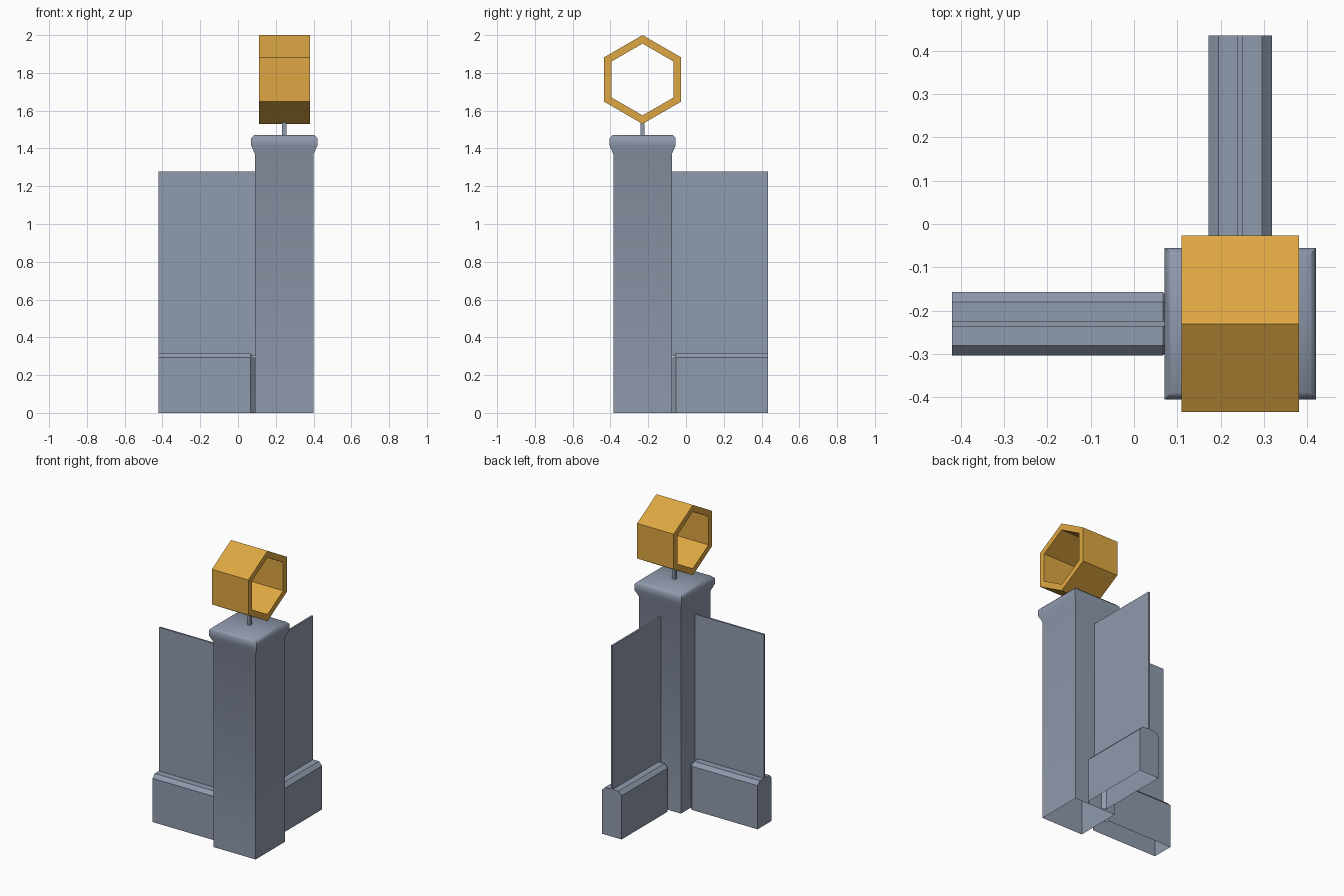
import bpy, bmesh, math

if "Cube" in bpy.data.objects:
    bpy.data.objects.remove(bpy.data.objects["Cube"])

CX, CY = 0.245, -0.23        # pillar axis
HALF, REACH = 0.155, 0.665   # pillar half width, wall end distance from axis


def material(name, rgb):
    m = bpy.data.materials.new(name)
    m.diffuse_color = (*rgb, 1)
    m.use_nodes = True
    m.node_tree.nodes["Principled BSDF"].inputs["Base Color"].default_value = m.diffuse_color
    return m


grey = material("slate_grey", (0.28, 0.325, 0.42))
gold = material("golden_orange", (0.73, 0.39, 0.054))


def loft(name, rings, mat, cap_start=True, cap_end=True, closed=True, loop=False):
    """Skin a list of equal-length point rings into one mesh object."""
    bm = bmesh.new()
    vs = [[bm.verts.new(p) for p in r] for r in rings]
    n = len(rings[0])
    pairs = list(zip(vs, vs[1:])) + ([(vs[-1], vs[0])] if loop else [])
    for a, b in pairs:
        for i in range(n if closed else n - 1):
            j = (i + 1) % n
            bm.faces.new((a[i], a[j], b[j], b[i]))
    if cap_start:
        bm.faces.new(vs[0])
    if cap_end:
        bm.faces.new(vs[-1])
    bmesh.ops.remove_doubles(bm, verts=bm.verts, dist=1e-5)
    bmesh.ops.recalc_face_normals(bm, faces=bm.faces)
    me = bpy.data.meshes.new(name)
    bm.to_mesh(me)
    bm.free()
    me.materials.append(mat)
    ob = bpy.data.objects.new(name, me)
    bpy.context.collection.objects.link(ob)
    return ob


def square(h, z):
    return [(CX + sx * h, CY + sy * h, z)
            for sx, sy in ((-1, -1), (1, -1), (1, 1), (-1, 1))]


# Pillar with flared cap, open underneath
pillar = loft("pillar", [square(h, z) for h, z in (
    (HALF, 0), (HALF, 1.37), (0.175, 1.415), (0.175, 1.455), (0.158, 1.472))],
    grey, cap_start=False)
bpy.context.view_layer.objects.active = pillar
pillar.select_set(True)
bpy.ops.object.shade_smooth_by_angle(angle=math.radians(50))

# Pin holding up the lamp
loft("pin", [square(0.011, 1.47), square(0.011, 1.545)], grey)

# Two wings: a low chamfered plinth with a thin panel, one to -x and one to +y
full = [(-.073, 0), (-.073, .292), (-.05, .316), (.05, .316), (.073, .292), (.073, 0)]
inner = [(-.05, 0), (-.05, .292), (-.05, .292), (.05, .292), (.05, .292), (.05, 0)]
wings = {
    "left": lambda d, s, z: (CX - d, CY + s, z),
    "back": lambda d, s, z: (CX + s, CY + d, z),
}
for side, place in wings.items():
    loft(side + "_plinth",
         [[place(d, s, z) for s, z in sec] for d, sec in
          ((REACH, full), (HALF + 0.023, full), (HALF, inner))],
         grey, closed=False)
    loft(side + "_panel",
         [[place(d, s, z) for s, z in
           ((-.006, .3), (-.006, 1.277), (.006, 1.277), (.006, .3))]
          for d in (HALF, REACH)], grey)


# Hexagonal tube on top
def hexagon(x, r):
    return [(x, CY + r * math.sin(k * math.pi / 3), 1.765 + r * math.cos(k * math.pi / 3))
            for k in range(6)]


loft("hexagonal_tube",
     [hexagon(0.11, 0.235), hexagon(0.38, 0.235), hexagon(0.38, 0.19), hexagon(0.11, 0.19)],
     gold, cap_start=False, cap_end=False, loop=True)
